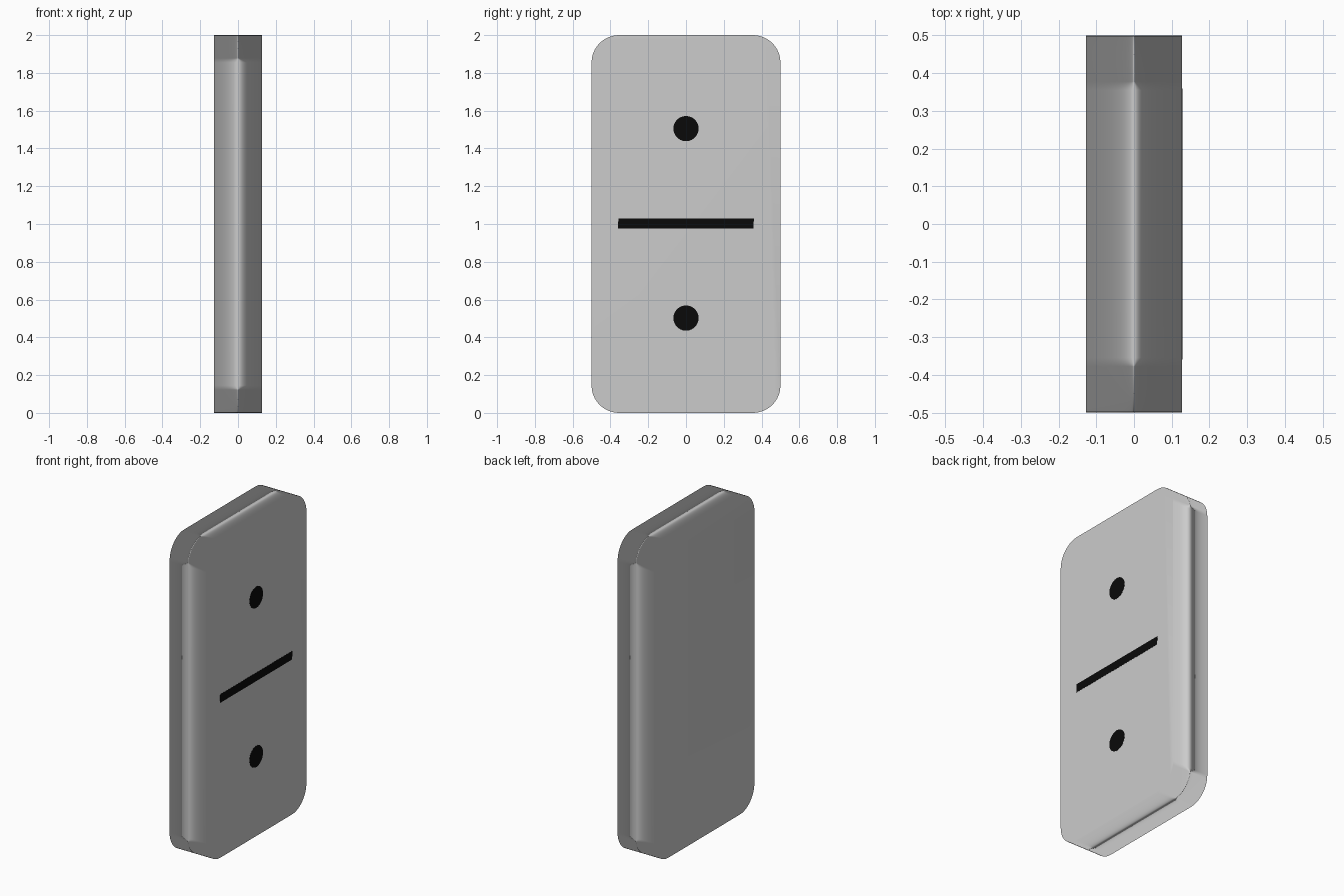
import bpy, bmesh, math

if "Cube" in bpy.data.objects:
    bpy.data.objects.remove(bpy.data.objects["Cube"])

HALF_T = 0.127      # half thickness of the tile (x)
RADIUS = 0.145      # rounded corners of the tile outline

ink = bpy.data.materials.new("black_ink")
ink.diffuse_color = (0.003, 0.003, 0.003, 1)
ink.use_nodes = True
ink.node_tree.nodes["Principled BSDF"].inputs["Base Color"].default_value = ink.diffuse_color


def prism(name, outline, x0, x1, material=None):
    """Extrude a closed (y, z) outline from x0 to x1."""
    bm = bmesh.new()
    face = bm.faces.new([bm.verts.new((x0, y, z)) for y, z in outline])
    ext = bmesh.ops.extrude_face_region(bm, geom=[face])
    for v in ext["geom"]:
        if isinstance(v, bmesh.types.BMVert):
            v.co.x = x1
    bmesh.ops.recalc_face_normals(bm, faces=bm.faces)
    mesh = bpy.data.meshes.new(name)
    bm.to_mesh(mesh)
    bm.free()
    obj = bpy.data.objects.new(name, mesh)
    bpy.context.collection.objects.link(obj)
    if material:
        mesh.materials.append(material)
    return obj


def arc(cy, cz, r, start, end, steps):
    """Points along an arc, angles in degrees."""
    pts = []
    for i in range(steps + 1):
        a = math.radians(start + (end - start) * i / steps)
        pts.append((cy + r * math.cos(a), cz + r * math.sin(a)))
    return pts


# Tile body: rounded rectangle, smooth shaded with the broad faces kept flat
outline = []
for i, (sy, sz) in enumerate([(1, 1), (-1, 1), (-1, -1), (1, -1)]):
    outline += arc(sy * (0.5 - RADIUS), 1 + sz * (1 - RADIUS), RADIUS,
                   90 * i, 90 * i + 90, 10)
body = prism("tile_body", outline, -HALF_T, HALF_T)
for p in body.data.polygons:
    p.use_smooth = True
weighted = body.modifiers.new("weighted_normals", 'WEIGHTED_NORMAL')
weighted.weight = 50

# Inked markings on the +x face: two pips and the dividing bar
for name, z in (("lower_pip", 0.502), ("upper_pip", 1.505)):
    prism(name, arc(0, z, 0.067, 0, 345, 23), HALF_T - 0.01, HALF_T + 0.001, ink)
prism("dividing_bar", [(-0.36, 0.977), (0.356, 0.977), (0.36, 1.03), (-0.358, 1.03)],
      HALF_T - 0.01, HALF_T + 0.001, ink)
